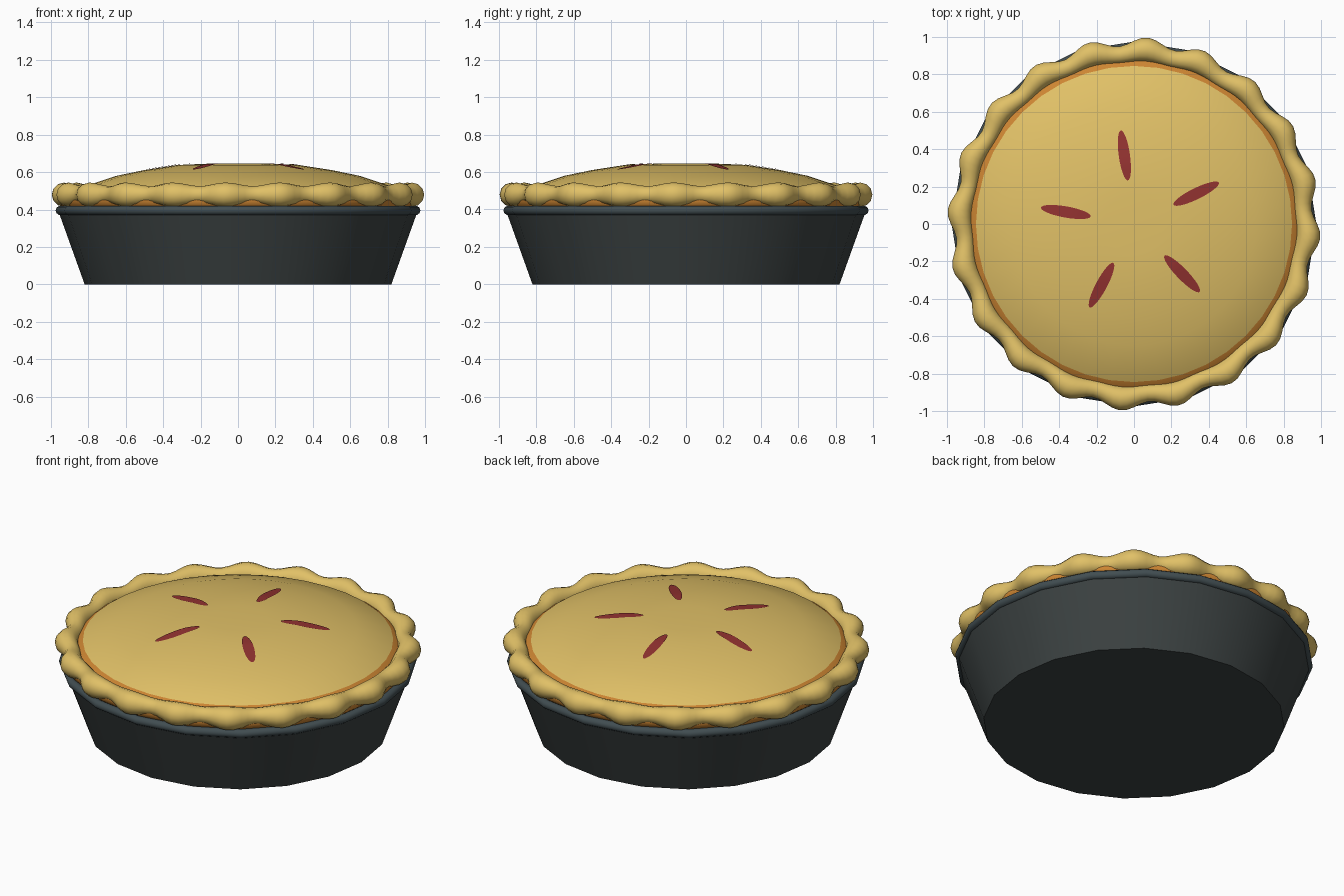
import bpy, bmesh, math
from math import sin, cos, pi, tau, radians

if "Cube" in bpy.data.objects:
    bpy.data.objects.remove(bpy.data.objects["Cube"])

SIDES = 20


def material(name, rgb):
    m = bpy.data.materials.new(name)
    m.diffuse_color = (*rgb, 1)
    m.use_nodes = True
    m.node_tree.nodes["Principled BSDF"].inputs["Base Color"].default_value = m.diffuse_color
    return m


PAN = material("dark pan metal", (0.045, 0.055, 0.055))
RIM = material("pan rim metal", (0.053, 0.075, 0.083))
CRUST = material("golden crust", (0.75, 0.53, 0.135))
BAKED = material("baked brown", (0.61, 0.235, 0.032))
FILLING = material("red filling", (0.29, 0.032, 0.03))


def finish(name, bm, mats, angle=35):
    bmesh.ops.recalc_face_normals(bm, faces=bm.faces)
    me = bpy.data.meshes.new(name)
    bm.to_mesh(me)
    bm.free()
    ob = bpy.data.objects.new(name, me)
    bpy.context.collection.objects.link(ob)
    for m in mats:
        me.materials.append(m)
    bpy.ops.object.select_all(action='DESELECT')
    ob.select_set(True)
    bpy.context.view_layer.objects.active = ob
    bpy.ops.object.shade_smooth_by_angle(angle=radians(angle))
    return ob


def sweep(section, n, closed):
    """Revolve section(angle) -> [(radius, z), ...] about z."""
    bm = bmesh.new()
    rings = []
    for i in range(n):
        a = tau * i / n
        rings.append([bm.verts.new((r * cos(a), r * sin(a), z)) for r, z in section(a)])
    m = len(rings[0])
    for i in range(n):
        p, q = rings[i], rings[(i + 1) % n]
        for j in range(m if closed else m - 1):
            k = (j + 1) % m
            bm.faces.new((p[j], q[j], q[k], p[k]))
    bmesh.ops.remove_doubles(bm, verts=bm.verts, dist=1e-5)
    return bm


def oval(r, z, w, h, n):
    return [(r + w * cos(tau * j / n), z + h * sin(tau * j / n)) for j in range(n)]


# Pan body: tapered dish, closed under the filling
finish("pan", sweep(lambda a: [(0, 0), (0.82, 0), (0.96, 0.39), (0, 0.39)], SIDES, False), [PAN])

# Rolled pan rim
finish("pan_rim", sweep(lambda a: oval(0.95, 0.395, 0.025, 0.025, 10), SIDES, True), [RIM], 60)

# Baked brown ring under the crimped edge
finish("baked_ring", sweep(lambda a: oval(0.905, 0.45, 0.047, 0.05, 10), SIDES, True), [BAKED], 60)


# Crimped crust edge: a tube that swells twenty times
def crimp(a):
    t = 0.5 + 0.5 * cos(SIDES * (a + radians(4)))
    size = 0.046 + 0.019 * t
    return oval(0.906 + 0.028 * t, 0.479, size, size, 12)


finish("crimped_edge", sweep(crimp, 160, True), [CRUST], 60)

# Domed lid with a brown outer band
DOME = [(0, 0.646), (0.16, 0.645), (0.325, 0.638), (0.5, 0.611), (0.65, 0.58),
        (0.845, 0.515), (0.88, 0.49), (0.88, 0.42)]
bm = sweep(lambda a: DOME, SIDES * 2, False)
for f in bm.faces:
    c = f.calc_center_median()
    f.material_index = 1 if c.xy.length > 0.84 else 0
finish("top_crust", bm, [CRUST, BAKED], 40)


def dome_z(r):
    for (r0, z0), (r1, z1) in zip(DOME, DOME[1:]):
        if r <= r1:
            return z0 + (z1 - z0) * (r - r0) / (r1 - r0)


# Five slits showing the filling, laid on the dome
for k in range(5):
    a = radians(26 + 72 * k)
    bm = bmesh.new()
    rows = []
    for i in range(17):
        t = pi * i / 16
        u = 0.37 - 0.135 * cos(t)
        w = 0.03 * sin(t)
        row = []
        for v in (-w, 0, w):
            z = dome_z(math.hypot(u, v)) + 0.004
            row.append(bm.verts.new((u * cos(a) - v * sin(a), u * sin(a) + v * cos(a), z)))
        rows.append(row)
    for p, q in zip(rows, rows[1:]):
        for j in range(2):
            bm.faces.new((p[j], q[j], q[j + 1], p[j + 1]))
    bmesh.ops.remove_doubles(bm, verts=bm.verts, dist=1e-5)
    ob = finish(f"vent_slit_{k + 1}", bm, [FILLING])
    if ob.data.polygons[len(ob.data.polygons) // 2].normal.z < 0:
        ob.data.flip_normals()
